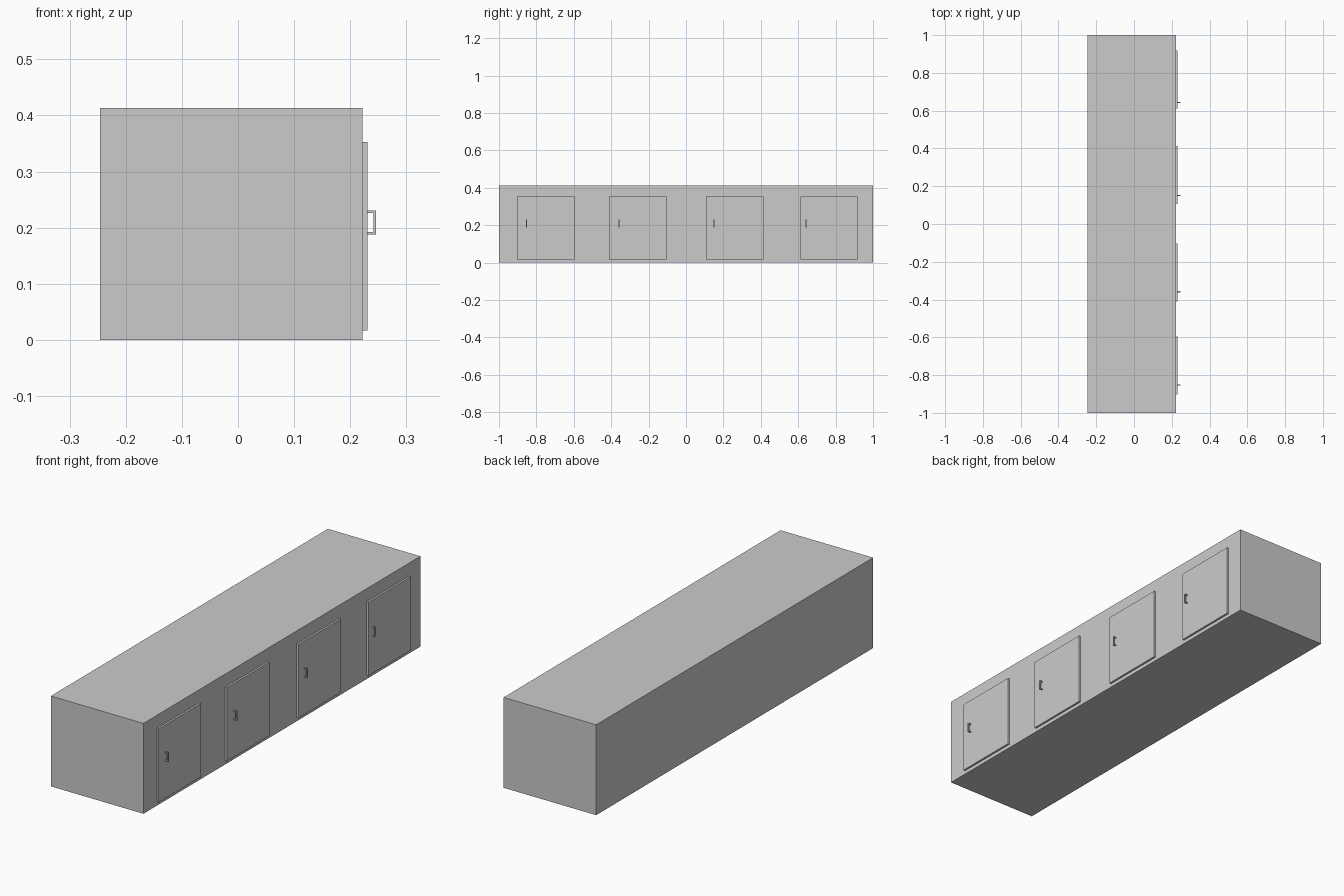
import bpy, bmesh
from mathutils import Vector

if "Cube" in bpy.data.objects:
    bpy.data.objects.remove(bpy.data.objects["Cube"])


def mesh_object(name, bm):
    bmesh.ops.recalc_face_normals(bm, faces=bm.faces)
    me = bpy.data.meshes.new(name)
    bm.to_mesh(me)
    bm.free()
    ob = bpy.data.objects.new(name, me)
    bpy.context.collection.objects.link(ob)
    return ob


def box(name, lo, hi):
    lo, hi = Vector(lo), Vector(hi)
    bm = bmesh.new()
    bmesh.ops.create_cube(bm, size=1)
    for v in bm.verts:
        v.co = Vector(c * s for c, s in zip(v.co, hi - lo)) + (lo + hi) / 2
    return mesh_object(name, bm)


def handle(name, y, width=0.006):
    # U-shaped pull: one profile in the xz plane, extruded along y
    x0, x1, z0, z1, t = DOOR_X, 0.246, 0.188, 0.231, 0.0045
    profile = [(x0, z0), (x1, z0), (x1, z1), (x0, z1),
               (x0, z1 - t), (x1 - t, z1 - t), (x1 - t, z0 + t), (x0, z0 + t)]
    bm = bmesh.new()
    face = bm.faces.new([bm.verts.new((x, y - width / 2, z)) for x, z in profile])
    ext = bmesh.ops.extrude_face_region(bm, geom=[face], use_keep_orig=True)
    moved = [g for g in ext["geom"] if isinstance(g, bmesh.types.BMVert)]
    bmesh.ops.translate(bm, verts=moved, vec=(0, width, 0))
    return mesh_object(name, bm)


BODY_X, DOOR_X = 0.222, 0.231

# Long cabinet body
box("cabinet_body", (-0.246, -1, 0), (BODY_X, 1, 0.413))

# Four doors, each with a pull near its left edge
for i, y in enumerate((-0.903, -0.411, 0.107, 0.611), 1):
    box(f"door_{i}", (BODY_X, y, 0.017), (DOOR_X, y + 0.307, 0.353))

for i, y in enumerate((-0.853, -0.359, 0.150, 0.643), 1):
    handle(f"door_handle_{i}", y)
